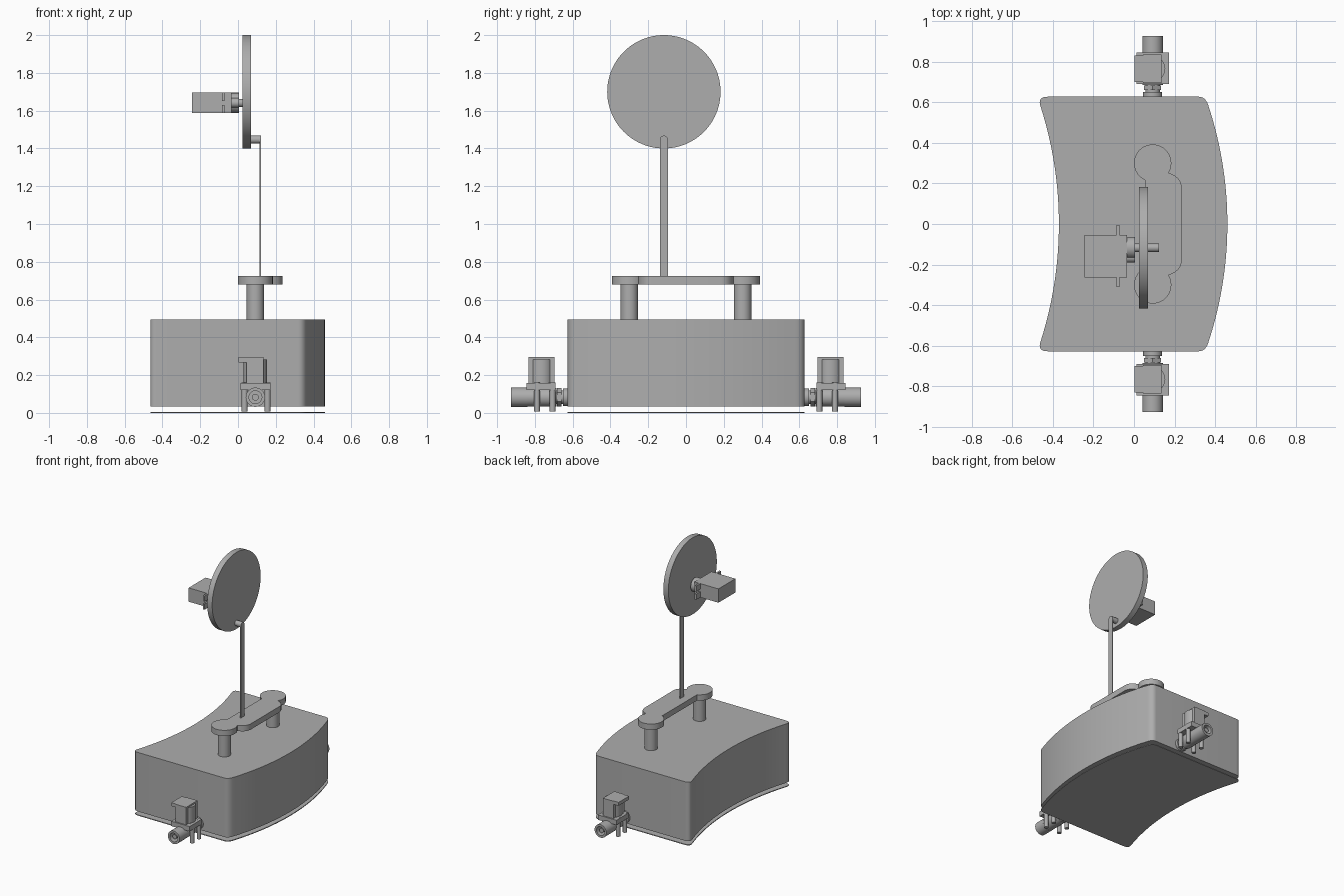
import bpy, bmesh, math
from mathutils import Vector, Matrix

if "Cube" in bpy.data.objects:
    bpy.data.objects.remove(bpy.data.objects["Cube"])

grey = bpy.data.materials.new("plain grey")
grey.use_nodes = True
COLOUR = (0.42, 0.42, 0.42, 1)
grey.diffuse_color = COLOUR
grey.node_tree.nodes["Principled BSDF"].inputs["Base Color"].default_value = COLOUR


def finish(name, bm):
    bmesh.ops.recalc_face_normals(bm, faces=bm.faces)
    mesh = bpy.data.meshes.new(name)
    bm.to_mesh(mesh)
    bm.free()
    mesh.materials.append(grey)
    ob = bpy.data.objects.new(name, mesh)
    bpy.context.collection.objects.link(ob)
    bpy.ops.object.select_all(action='DESELECT')
    ob.select_set(True)
    bpy.context.view_layer.objects.active = ob
    bpy.ops.object.shade_smooth_by_angle(angle=math.radians(30))
    return ob


def box(name, x, y, z):
    bm = bmesh.new()
    bmesh.ops.create_cube(bm, size=1)
    for v in bm.verts:
        v.co = [(a + b) / 2 + c * (b - a) for c, (a, b) in zip(v.co, (x, y, z))]
    return finish(name, bm)


def rod(name, start, end, r, sides=40, bore=0):
    """Cylinder between two points, with an optional blind bore at its end."""
    a, b = Vector(start), Vector(end)
    bm = bmesh.new()
    bmesh.ops.create_cone(bm, cap_ends=True, segments=sides, radius1=r,
                          radius2=r, depth=(b - a).length)
    if bore:
        cap = max(bm.faces, key=lambda f: f.calc_center_median().z)
        bmesh.ops.inset_region(bm, faces=[cap], thickness=r - bore)
        hole = bmesh.ops.extrude_discrete_faces(bm, faces=[cap])["faces"][0]
        for v in hole.verts:
            v.co.z -= 0.06
    turn = (b - a).to_track_quat('Z', 'Y').to_matrix().to_4x4()
    bm.transform(Matrix.Translation((a + b) / 2) @ turn)
    return finish(name, bm)


def slab(name, outline, low, high, to3d=lambda u, v, w: (u, v, w)):
    """Extrude a 2D outline between two heights."""
    bm = bmesh.new()
    face = bm.faces.new([bm.verts.new(to3d(u, v, low)) for u, v in outline])
    top = bmesh.ops.extrude_face_region(bm, geom=[face])["geom"]
    shift = Vector(to3d(0, 0, high)) - Vector(to3d(0, 0, low))
    for v in top:
        if isinstance(v, bmesh.types.BMVert):
            v.co += shift
    return finish(name, bm)


def corner(p, c, q, n=8):
    """Rounded corner from p to q around c."""
    p, c, q = Vector(p), Vector(c), Vector(q)
    return [tuple(p.lerp(c, i / n).lerp(c.lerp(q, i / n), i / n)) for i in range(n + 1)]


def bow(x_mid, x_end, y_end, n=32):
    """Shallow arc in y, from -y_end to y_end."""
    sag = x_mid - x_end
    r = (y_end ** 2 + sag ** 2) / (2 * sag)
    side = []
    for i in range(n + 1):
        y = y_end * (2 * i / n - 1)
        side.append((x_mid - r + math.copysign(math.sqrt(r * r - y * y), r), y))
    return side


def flip(points):
    return [(x, -y) for x, y in reversed(points)]


# Curved tank and the thin plate floating below it
outer_corner = corner((0.369, 0.575), (0.356, 0.627), (0.318, 0.627))
inner_corner = corner((-0.425, 0.627), (-0.479, 0.627), (-0.459, 0.575))
tank = (bow(0.46, 0.369, 0.575)[1:-1] + outer_corner + inner_corner
        + bow(-0.37, -0.459, 0.575)[::-1][1:-1] + flip(inner_corner) + flip(outer_corner))
slab("tank_body", tank, 0.033, 0.495)
slab("bottom_plate", tank, 0, 0.006)

# Bridge: two posts, two discs and a bar
PX = 0.092
for side, s in (("front", -1), ("back", 1)):
    rod(side + "_post", (PX, s * 0.3, 0.49), (PX, s * 0.3, 0.69), 0.046)
    rod(side + "_bridge_disc", (PX, s * 0.3, 0.68), (PX, s * 0.3, 0.725), 0.092)
bar_corner = corner((0.235, 0.175), (0.235, 0.23), (0.175, 0.25))
bar = bar_corner + [(0.1, 0.28), (0.055, 0.25)]
slab("bridge_bar", bar + flip(bar), 0.68, 0.725)

# Crank wheel, pin and flat connecting rod
WY, PIN_Z = -0.117, 1.447
rod("crank_wheel", (0.025, WY, 1.7), (0.068, WY, 1.7), 0.3, 96)
rod("crank_pin", (0.065, WY, PIN_Z), (0.121, WY, PIN_Z), 0.021, 24)
arch = [(WY + 0.021 * math.cos(math.pi * i / 12), PIN_Z + 0.021 * math.sin(math.pi * i / 12))
        for i in range(13)]
slab("connecting_rod", arch + [(WY - 0.021, 0.72), (WY + 0.021, 0.72)],
     0.115, 0.122, lambda u, v, w: (w, u, v))

# Motor with mounting ears, gear towers and shaft
MZ = 1.641
box("motor_case", (-0.243, -0.035), (-0.264, -0.054), (1.587, 1.695))
for label, y in (("front", (-0.31, -0.26)), ("back", (-0.058, -0.005))):
    mid = sum(y) / 2
    for k in (-1, 1):
        box(label + "_motor_ear", (-0.086, -0.072), y,
            (MZ + k * 0.032 - 0.022, MZ + k * 0.032 + 0.022))
    outer = y[0] if label == "front" else y[1] - 0.012
    box(label + "_ear_edge", (-0.086, -0.072), (outer, outer + 0.012), (MZ - 0.03, MZ - 0.012))
rod("gear_tower", (-0.04, WY, MZ), (0.004, WY, MZ), 0.054)
rod("small_gear_tower", (-0.04, -0.165, MZ), (0.004, -0.165, MZ), 0.025)
rod("motor_shaft", (0, WY, MZ), (0.03, WY, MZ), 0.021, 24)

# Valves at both ends of the tank, mirrored in y
VZ = 0.083


def span(s, a, b):
    return tuple(sorted((s * a, s * b)))


for side, s in (("front", -1), ("back", 1)):
    def pipe(name, y0, y1, r, sides=40, bore=0):
        rod(side + name, (PX, s * y0, VZ), (PX, s * y1, VZ), r, sides, bore)
    pipe("_valve_outlet", 0.84, 0.927, 0.051, bore=0.034)
    pipe("_valve_outlet_core", 0.85, 0.915, 0.018, 16)
    pipe("_valve_chamber", 0.685, 0.848, 0.05)
    pipe("_valve_neck", 0.62, 0.69, 0.036)
    pipe("_valve_nut", 0.66, 0.683, 0.048, 6)
    pipe("_valve_collar", 0.62, 0.65, 0.047)
    box(side + "_valve_base", (0.012, 0.172), span(s, 0.69, 0.845), (0.12, 0.158))
    for x in ((0.02, 0.05), (0.141, 0.172)):
        for y in ((0.69, 0.722), (0.773, 0.805)):
            mx, my = sum(x) / 2, s * sum(y) / 2
            rod(side + "_valve_leg", (mx, my, 0.008), (mx, my, 0.16), 0.0155, 20)
    rod(side + "_valve_coil", (PX, s * 0.765, 0.15), (PX, s * 0.765, 0.283), 0.062)
    box(side + "_valve_coil_frame", (0.045, 0.135), span(s, 0.695, 0.835), (0.15, 0.295))
    box(side + "_valve_connector", (0.003, 0.05), span(s, 0.7, 0.83), (0.268, 0.295))
